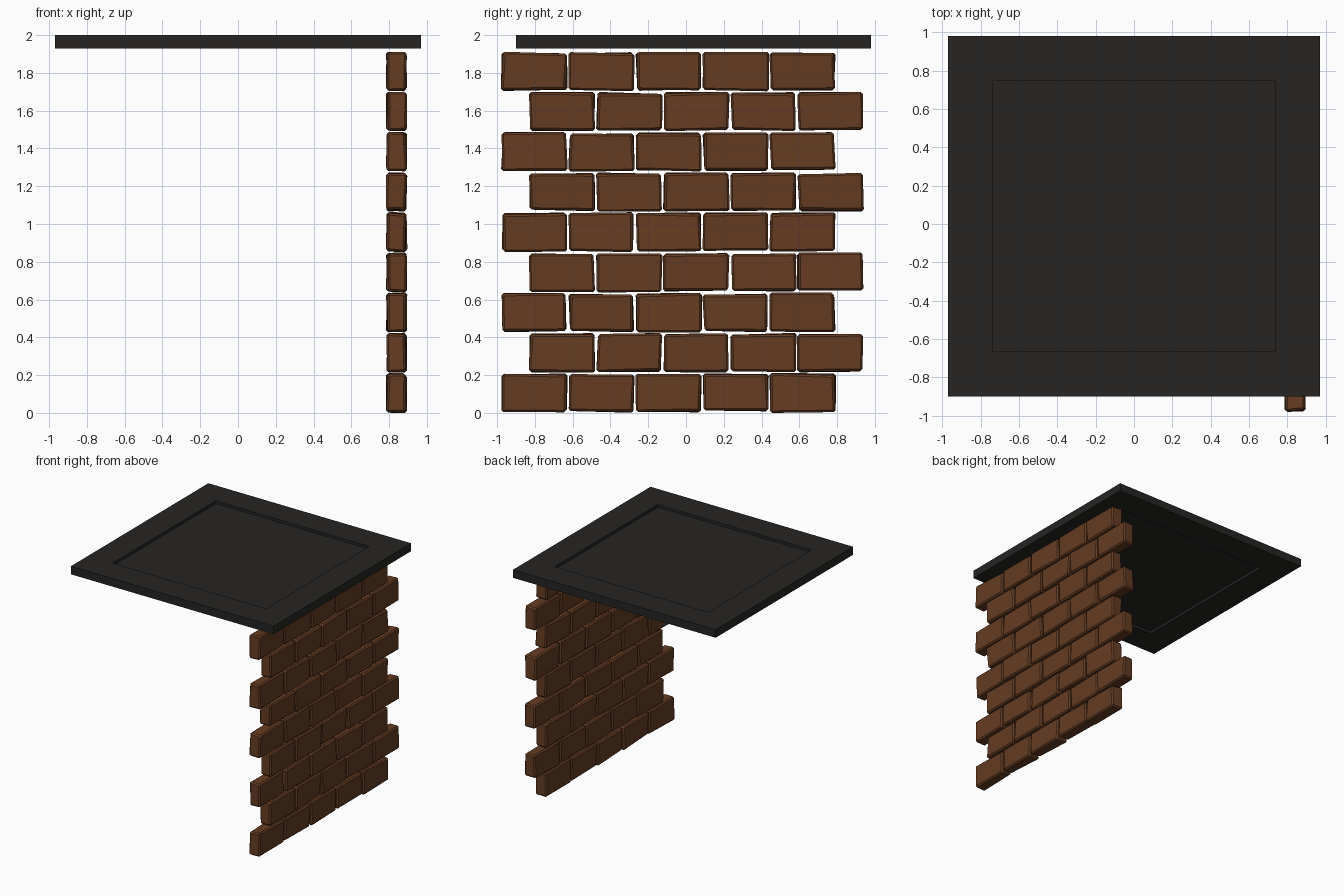
import bpy, bmesh, random
from mathutils import Vector

if "Cube" in bpy.data.objects:
    bpy.data.objects.remove(bpy.data.objects["Cube"])

random.seed(7)


def material(name, color):
    m = bpy.data.materials.new(name)
    m.diffuse_color = (*color, 1)
    m.use_nodes = True
    m.node_tree.nodes["Principled BSDF"].inputs["Base Color"].default_value = m.diffuse_color
    return m


def finish(bm, name, mat):
    me = bpy.data.meshes.new(name)
    bm.to_mesh(me)
    bm.free()
    ob = bpy.data.objects.new(name, me)
    me.materials.append(mat)
    bpy.context.collection.objects.link(ob)
    return ob


def box(bm, lo, hi, jitter=0.0):
    """Box between two corners; jitter pulls each corner inward at random."""
    verts = bmesh.ops.create_cube(bm, size=1)["verts"]
    lo, hi = Vector(lo), Vector(hi)
    for v in verts:
        for i in range(3):
            pull = random.uniform(0, jitter)
            v.co[i] = lo[i] + pull if v.co[i] < 0 else hi[i] - pull
    return verts


brown = material("brick_brown", (0.13, 0.045, 0.016))
dark = material("roof_dark", (0.019, 0.018, 0.017))

# Roof slab with a shallow recessed panel above and below
bm = bmesh.new()
box(bm, (-0.97, -0.90, 1.93), (0.97, 0.98, 2.0))
bm.normal_update()
for face in [f for f in bm.faces if abs(f.normal.z) > 0.9]:
    down = face.normal * -0.024
    bmesh.ops.inset_region(bm, faces=[face], thickness=0.235, use_even_offset=True)
    ring = bmesh.ops.extrude_discrete_faces(bm, faces=[face])["faces"][0]
    bmesh.ops.translate(bm, vec=down, verts=ring.verts)
bmesh.ops.recalc_face_normals(bm, faces=bm.faces)
finish(bm, "roof_slab", dark)

# Brick wall: nine courses of five loose, uneven bricks in running bond
bm = bmesh.new()
length, height = 0.355, 0.2128
for row in range(9):
    start = -0.98 if row % 2 == 0 else -0.833
    for col in range(5):
        y, z = start + col * length, 0.003 + row * height
        box(bm, (0.783, y, z), (0.897, y + length, z + height), 0.014)
bmesh.ops.bevel(bm, geom=bm.edges[:], offset=0.011, segments=1, affect='EDGES')
low = min(v.co.z for v in bm.verts)
bmesh.ops.translate(bm, vec=(0, 0, -low), verts=bm.verts)
finish(bm, "brick_wall", brown)
